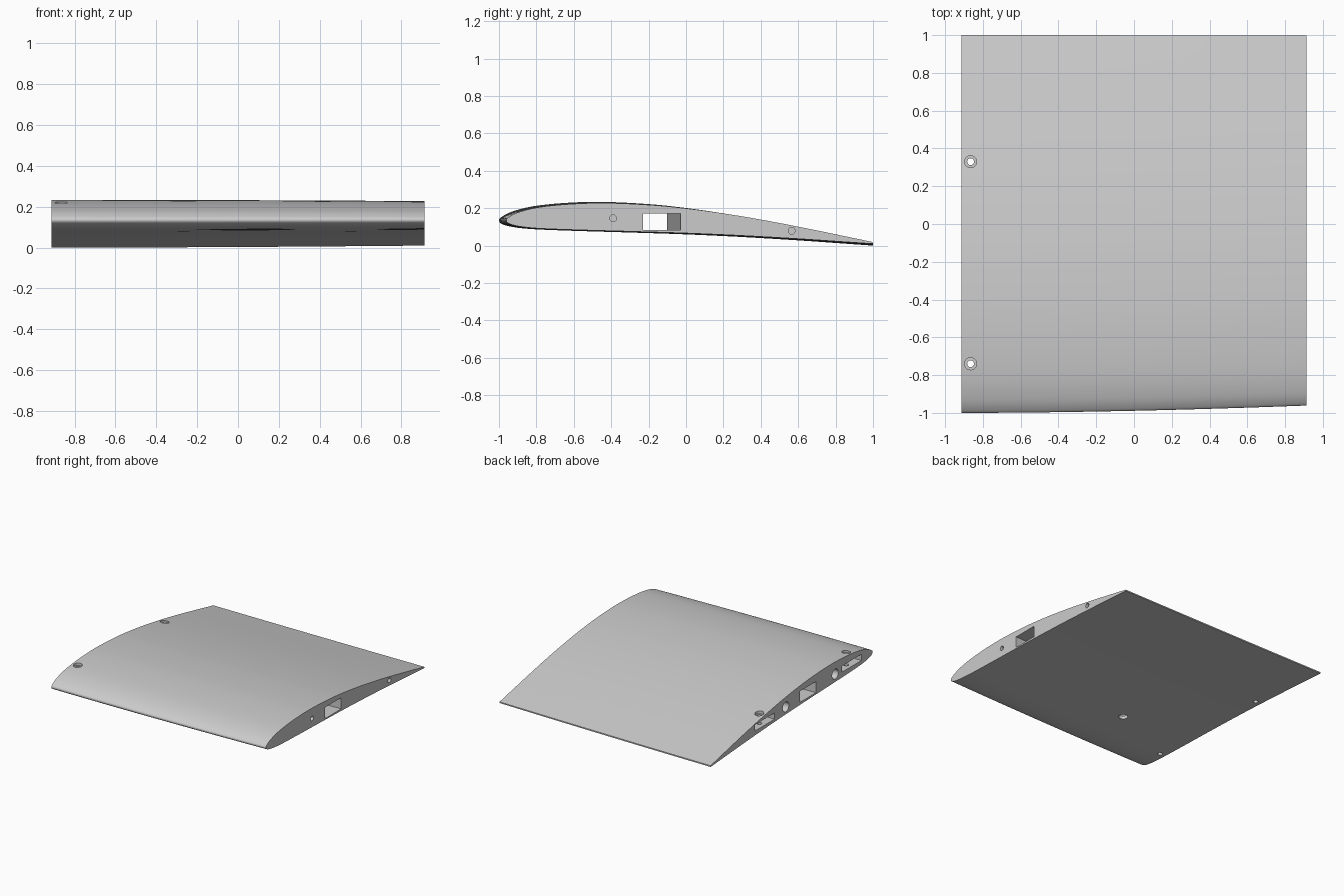
import bpy, bmesh
from mathutils import Vector

cube = bpy.data.objects.get("Cube")
if cube:
    bpy.data.objects.remove(cube, do_unlink=True)

grey = bpy.data.materials.new("plain_grey")
grey.use_nodes = True
grey.diffuse_color = (0.6, 0.6, 0.6, 1)
grey.node_tree.nodes["Principled BSDF"].inputs["Base Color"].default_value = (0.6, 0.6, 0.6, 1)

HALF = 0.913   # half span
# Aerofoil outline (y, z) from the trailing edge over the top, round the nose and back
OUTLINE = [(1, 0.01), (0.8, 0.054), (0.6, 0.097), (0.4, 0.137), (0.2, 0.172),
           (0, 0.201), (-0.2, 0.222), (-0.45, 0.234), (-0.65, 0.228), (-0.82, 0.21),
           (-0.93, 0.182), (-0.985, 0.154), (-1, 0.135), (-0.985, 0.116),
           (-0.93, 0.1), (-0.82, 0.088), (-0.6, 0.079), (-0.3, 0.07), (0, 0.06),
           (0.3, 0.046), (0.6, 0.028), (0.8, 0.014), (1, 0)]


def smooth_path(points, steps=4):
    """Catmull-Rom curve through the points."""
    pts = [Vector(p) for p in points]
    pts = [2 * pts[0] - pts[1]] + pts + [2 * pts[-1] - pts[-2]]
    out = []
    for a, b, c, d in zip(pts, pts[1:], pts[2:], pts[3:]):
        for i in range(steps):
            t = i / steps
            out.append(0.5 * (2 * b + (c - a) * t + (2 * a - 5 * b + 4 * c - d) * t ** 2
                              + (3 * b - a - 3 * c + d) * t ** 3))
    return out + [pts[-2]]


def loft(name, rings):
    """Closed solid through a row of equal rings."""
    bm = bmesh.new()
    rows = [[bm.verts.new(p) for p in ring] for ring in rings]
    n = len(rows[0])
    for r, s in zip(rows, rows[1:]):
        for i in range(n):
            j = (i + 1) % n
            bm.faces.new((r[i], r[j], s[j], s[i]))
    bm.faces.new(rows[0])
    bm.faces.new(rows[-1])
    bmesh.ops.recalc_face_normals(bm, faces=bm.faces)
    mesh = bpy.data.meshes.new(name)
    bm.to_mesh(mesh)
    bm.free()
    obj = bpy.data.objects.new(name, mesh)
    bpy.context.collection.objects.link(obj)
    mesh.materials.append(grey)
    return obj


def box(name, x0, x1, y0, y1, z, w, h):
    """Square duct from (x0, y0) to (x1, y1)."""
    corners = [(-w, -h), (w, -h), (w, h), (-w, h)]
    return loft(name, [[(x, y + a / 2, z + b / 2) for a, b in corners]
                       for x, y in ((x0, y0), (x1, y1))])


def rod(name, start, end, radius):
    """Round bore between two points."""
    start, end = Vector(start), Vector(end)
    bm = bmesh.new()
    bmesh.ops.create_cone(bm, cap_ends=True, segments=32, radius1=radius,
                          radius2=radius, depth=(end - start).length)
    bm.transform((end - start).to_track_quat("Z", "Y").to_matrix().to_4x4())
    bmesh.ops.translate(bm, verts=bm.verts, vec=(start + end) / 2)
    mesh = bpy.data.meshes.new(name)
    bm.to_mesh(mesh)
    bm.free()
    obj = bpy.data.objects.new(name, mesh)
    bpy.context.collection.objects.link(obj)
    mesh.materials.append(grey)
    return obj


# Wing panel: the nose sweeps back and the section thins towards the left tip
profile = smooth_path(OUTLINE)
rings = []
STATIONS = 16
for k in range(STATIONS + 1):
    t = k / STATIONS
    bend = t ** 1.8
    rings.append([(HALF * (2 * t - 1), 1 - 0.003 * bend + (p.x - 1) * (1 - 0.021 * bend),
                   p.y * (1 - 0.07 * bend) + 0.01 * bend) for p in profile])
wing = loft("wing_panel", rings)

OUT = HALF + 0.05
cutters = []
# Spar slot right through the span, slightly swept
cutters.append(box("spar_slot_cutter", -OUT, OUT, -0.203, -0.128, 0.127, 0.2, 0.087))
# Joiner pockets with counterbored screw holes at the right end
for y, z, top in ((0.33, 0.096, 0.15), (-0.74, 0.145, 0.22)):
    cutters.append(box("joiner_pocket_cutter", -OUT, -0.72, y, y, z, 0.24, 0.048))
    cutters.append(rod("screw_hole_cutter", (-0.865, y, -0.1), (-0.865, y, 0.4), 0.018))
    cutters.append(rod("screw_head_cutter", (-0.865, y, top - 0.018), (-0.865, y, 0.4), 0.032))
# Round cable tunnels at the right end
for y, z in ((0.07, 0.115), (-0.54, 0.138)):
    cutters.append(rod("cable_tunnel_cutter", (-OUT, y, z), (-0.29, y + 0.03, z), 0.038))
# Cable exit underneath
cutters.append(rod("cable_exit_cutter", (-0.31, -0.49, -0.1), (-0.31, -0.49, 0.14), 0.033))
# Locating pin holes at the left end
for y, z in ((-0.39, 0.146), (0.565, 0.079)):
    cutters.append(rod("pin_hole_cutter", (HALF - 0.12, y, z), (OUT, y, z), 0.018))

bpy.context.view_layer.objects.active = wing
wing.select_set(True)
for cutter in cutters:
    mod = wing.modifiers.new(cutter.name, "BOOLEAN")
    mod.operation = "DIFFERENCE"
    mod.solver = "EXACT"
    mod.object = cutter
    bpy.ops.object.modifier_apply(modifier=mod.name)
for cutter in cutters:
    bpy.data.objects.remove(cutter, do_unlink=True)

bpy.ops.object.select_all(action="DESELECT")
wing.select_set(True)
bpy.ops.object.shade_smooth_by_angle(angle=0.52)
